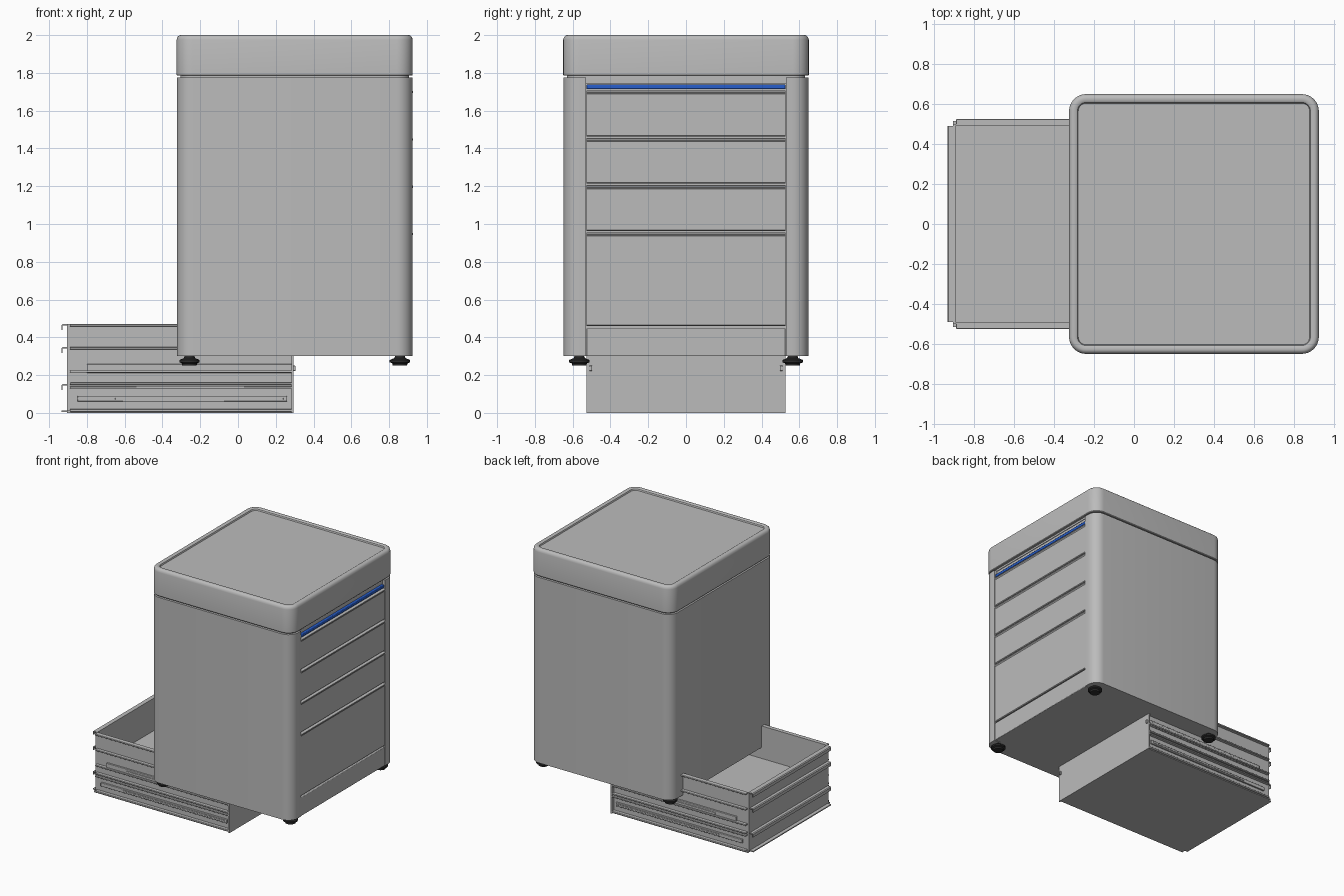
import bpy, bmesh, math
from mathutils import Vector

cube = bpy.data.objects.get("Cube")
if cube:
    bpy.data.objects.remove(cube, do_unlink=True)


def material(name, rgb, rough=0.5):
    m = bpy.data.materials.new(name)
    m.use_nodes = True
    m.diffuse_color = (*rgb, 1)
    bsdf = m.node_tree.nodes["Principled BSDF"]
    bsdf.inputs["Base Color"].default_value = (*rgb, 1)
    bsdf.inputs["Roughness"].default_value = rough
    return m


GREY = material("grey metal", (0.5, 0.5, 0.5))
BLUE = material("blue trim", (0.02, 0.11, 0.6))
BLACK = material("black rubber", (0.025, 0.025, 0.025))


def finish(name, bm, mat, bevel=0):
    bmesh.ops.recalc_face_normals(bm, faces=bm.faces)
    me = bpy.data.meshes.new(name)
    bm.to_mesh(me)
    bm.free()
    me.materials.append(mat)
    ob = bpy.data.objects.new(name, me)
    bpy.context.collection.objects.link(ob)
    bpy.ops.object.select_all(action='DESELECT')
    ob.select_set(True)
    bpy.context.view_layer.objects.active = ob
    bpy.ops.object.shade_smooth_by_angle(angle=math.radians(35))
    if bevel:
        mod = ob.modifiers.new("soft edges", 'BEVEL')
        mod.width, mod.segments = bevel, 2
    return ob


def box(name, x, y, z, mat=GREY, bevel=0):
    bm = bmesh.new()
    bmesh.ops.create_cube(bm, size=1)
    for v in bm.verts:
        v.co = [lo + (c + 0.5) * (hi - lo) for c, (lo, hi) in zip(v.co, (x, y, z))]
    return finish(name, bm, mat, bevel)


def loft(name, rings, mat=GREY):
    """Skin a stack of equal-length rings, given as (points, z), and cap the ends."""
    bm = bmesh.new()
    loops = [[bm.verts.new((px, py, z)) for px, py in pts] for pts, z in rings]
    for a, b in zip(loops, loops[1:]):
        for i in range(len(a)):
            j = (i + 1) % len(a)
            bm.faces.new((a[i], a[j], b[j], b[i]))
    bm.faces.new(loops[0])
    bm.faces.new(loops[-1])
    return finish(name, bm, mat)


def extrude_y(name, profile, y0, y1, mat=GREY):
    """Extrude an (x, z) outline along y."""
    bm = bmesh.new()
    face = bm.faces.new([bm.verts.new((px, y0, pz)) for px, pz in profile])
    new = bmesh.ops.extrude_face_region(bm, geom=[face])["geom"]
    for v in new:
        if isinstance(v, bmesh.types.BMVert):
            v.co.y = y1
    return finish(name, bm, mat)


X0, X1, Y = -0.325, 0.925, 0.65
OPEN = 0.53


def rounded(inset=0, r=0.085, n=8):
    """Rounded rectangle of the cabinet footprint, starting at the +x -y corner."""
    r = max(r - inset, 0.02)
    x0, x1, y = X0 + inset, X1 - inset, Y - inset
    pts = []
    for k, (cx, cy) in enumerate([(x1 - r, -y + r), (x1 - r, y - r),
                                  (x0 + r, y - r), (x0 + r, -y + r)]):
        for i in range(n + 1):
            a = math.pi / 2 * (k - 1 + i / n)
            pts.append((cx + r * math.cos(a), cy + r * math.sin(a)))
    return pts


def circle(cx, cy, r, n=24):
    return [(cx + r * math.cos(2 * math.pi * i / n),
             cy + r * math.sin(2 * math.pi * i / n)) for i in range(n)]


# Cabinet shell, with a recessed bay between the two rounded corner posts
outline = rounded(0.002)
bay = [(X1 - 0.002, -OPEN), (0.87, -OPEN), (0.87, OPEN), (X1 - 0.002, OPEN)]
outline[9:9] = bay
loft("cabinet_body", [(outline, 0.30), (outline, 1.775)])
neck = rounded(0.02)
loft("shadow_gap", [(neck, 1.77), (neck, 1.79)])

# Lid with soft upper edge, raised rim and sunken top panel
loft("lid", [(rounded(i), z) for i, z in
             [(0.004, 1.785), (0, 1.79), (0, 1.975), (0.004, 1.99), (0.013, 1.998),
              (0.02, 2.0), (0.034, 2.0), (0.042, 1.995), (0.046, 1.985)]])

# Rail above the drawers and the blue strip beneath it
box("top_rail", (0.86, 0.90), (-OPEN, OPEN), (1.74, 1.775))
box("blue_strip", (0.86, 0.918), (-0.527, 0.527), (1.715, 1.738), BLUE, 0.004)

# Drawer fronts with a finger lip along the upper edge
levels = [0.455, 0.96, 1.21, 1.46, 1.712]
for i, (low, high) in enumerate(zip(levels, levels[1:])):
    b, t = low + 0.004, high - 0.004
    extrude_y(f"drawer_front_{i + 1}",
              [(0.86, b), (0.916, b), (0.921, b + 0.005), (0.921, t - 0.02),
               (0.927, t - 0.012), (0.927, t - 0.004), (0.921, t), (0.86, t)],
              -0.527, 0.527)
box("base_front", (0.86, 0.921), (-0.527, 0.527), (0.30, 0.449), GREY, 0.004)

# Levelling feet
for x, xname in ((-0.257, "back"), (0.857, "front")):
    for y, yname in ((-0.565, "right"), (0.565, "left")):
        loft(f"foot_{xname}_{yname}", [(circle(x, y, r), z) for r, z in
             [(0.038, 0.25), (0.04, 0.262), (0.054, 0.268), (0.054, 0.28),
              (0.03, 0.29), (0.024, 0.305)]], BLACK)

# Pulled-out drawer: floor, bottom and end walls
box("drawer_bottom", (-0.905, 0.295), (-0.515, 0.515), (0.0, 0.012))
box("drawer_floor", (-0.9, 0.29), (-0.495, 0.495), (0.2, 0.212))
box("drawer_inner_end", (0.283, 0.295), (-0.527, 0.527), (0.0, 0.45))
box("drawer_outer_end", (-0.905, -0.893), (-0.495, 0.495), (0.0, 0.47))

# Turned-down flanges on the outer end
for i, z in enumerate((0.47, 0.348, 0.152)):
    extrude_y(f"end_flange_{i + 1}",
              [(-0.90, z), (-0.928, z), (-0.934, z - 0.006), (-0.934, z - 0.03),
               (-0.928, z - 0.03), (-0.928, z - 0.008), (-0.90, z - 0.008)],
              -0.49, 0.49)
box("end_foot_lip", (-0.934, -0.90), (-0.49, 0.49), (0.004, 0.012))


def side_box(name, x, depth, z, bevel=0.003):
    """Matching boxes on both sides of the drawer."""
    for s, side in ((-1, "right"), (1, "left")):
        box(f"{name}_{side}", x, sorted(s * d for d in depth), z, GREY, bevel)


# Drawer sides with folded lips and telescopic slides
side_box("drawer_side", (-0.905, 0.295), (0.49, 0.5), (0.0, 0.47), 0)
for i, z in enumerate((0.47, 0.348, 0.225, 0.16, 0.14)):
    side_box(f"side_lip_{i + 1}", (-0.89, 0.285), (0.495, 0.525), (z - 0.012, z))
side_box("bottom_lip", (-0.89, 0.285), (0.495, 0.525), (0.006, 0.02))
side_box("lower_slide", (-0.85, 0.26), (0.495, 0.512), (0.06, 0.09))
side_box("lower_slide_core", (-0.65, 0.24), (0.51, 0.516), (0.07, 0.08), 0.002)
side_box("upper_slide", (-0.8, 0.285), (0.495, 0.512), (0.212, 0.258))
side_box("upper_slide_core", (-0.62, 0.3), (0.51, 0.517), (0.226, 0.244), 0.002)
side_box("slide_catch", (0.285, 0.305), (0.497, 0.512), (0.222, 0.25))
